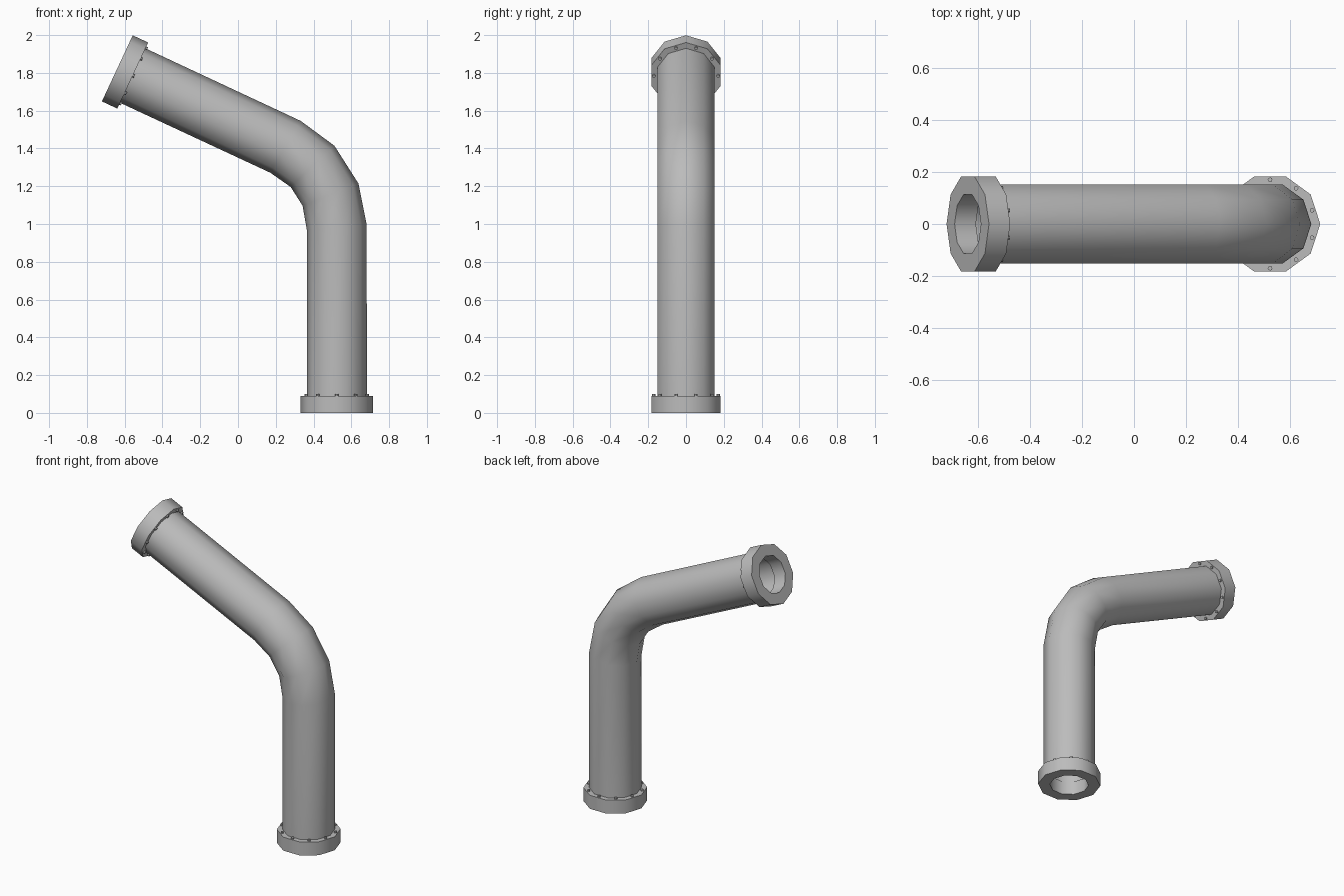
import bpy, bmesh
from math import sin, cos, pi, radians
from mathutils import Matrix, Vector

if "Cube" in bpy.data.objects:
    bpy.data.objects.remove(bpy.data.objects["Cube"], do_unlink=True)

SIDES = 10
PIPE_R, BORE_R, FLANGE_R = 0.159, 0.12, 0.193
FLANGE_H = 0.09
BASE_X, STRAIGHT = 0.523, 0.982
BEND_R, BEND = 0.471, radians(65)

steel = bpy.data.materials.new("grey steel")
steel.use_nodes = True
steel.diffuse_color = (0.5, 0.5, 0.5, 1)
steel.node_tree.nodes["Principled BSDF"].inputs["Base Color"].default_value = (0.5, 0.5, 0.5, 1)


def finish(name, bm):
    bmesh.ops.recalc_face_normals(bm, faces=bm.faces)
    mesh = bpy.data.meshes.new(name)
    bm.to_mesh(mesh)
    bm.free()
    mesh.materials.append(steel)
    obj = bpy.data.objects.new(name, mesh)
    bpy.context.collection.objects.link(obj)
    bpy.ops.object.select_all(action="DESELECT")
    obj.select_set(True)
    bpy.context.view_layer.objects.active = obj
    bpy.ops.object.shade_smooth_by_angle(angle=radians(40))
    return obj


def ring(bm, matrix, r, z=0):
    return [bm.verts.new(matrix @ Vector((r * cos(2 * pi * i / SIDES), r * sin(2 * pi * i / SIDES), z)))
            for i in range(SIDES)]


def skin(bm, loops):
    """Bridge a closed series of rings."""
    for a, b in zip(loops, loops[1:] + loops[:1]):
        for i in range(SIDES):
            j = (i + 1) % SIDES
            bm.faces.new((a[i], a[j], b[j], b[i]))


def station(x, z, tilt):
    return Matrix.Translation((x, 0, z)) @ Matrix.Rotation(-tilt, 4, "Y")


# Frames along the pipe: straight, three-step bend, straight
bottom = station(BASE_X, 0, 0)
frames = [bottom @ Matrix.Translation((0, 0, FLANGE_H - 0.005))]
for k in range(4):
    a = BEND * k / 3
    tilt = a + (radians(5.4) if k == 0 else -radians(5.4) if k == 3 else 0)
    frames.append(station(BASE_X - BEND_R * (1 - cos(a)), STRAIGHT + BEND_R * sin(a), tilt))
bend_end = station(BASE_X - BEND_R * (1 - cos(BEND)), STRAIGHT + BEND_R * sin(BEND), BEND)
top = bend_end @ Matrix.Translation((0, 0, STRAIGHT))
frames.append(top @ Matrix.Translation((0, 0, 0.005 - FLANGE_H)))

# Hollow bent pipe
bm = bmesh.new()
outer = [ring(bm, f, PIPE_R) for f in frames]
inner = [ring(bm, f, BORE_R + 0.008) for f in frames]
skin(bm, outer + inner[::-1])
finish("bent_pipe", bm)

# Flange and bolts at each end, with local z pointing into the pipe
for end, frame in (("lower", bottom), ("upper", top @ Matrix.Rotation(pi, 4, "Y"))):
    bm = bmesh.new()
    skin(bm, [ring(bm, frame, r, z) for r, z in
              ((BORE_R, 0), (FLANGE_R, 0), (FLANGE_R, FLANGE_H), (BORE_R, FLANGE_H))])
    finish(end + "_flange", bm)

    bm = bmesh.new()
    for i in range(SIDES):
        spot = Matrix.Rotation(2 * pi * (i + 0.5) / SIDES, 4, "Z") @ Matrix.Translation((0.17, 0, FLANGE_H))
        bmesh.ops.create_cone(bm, cap_ends=True, segments=8, radius1=0.009, radius2=0.009,
                              depth=0.02, matrix=frame @ spot)
    finish(end + "_flange_bolts", bm)
